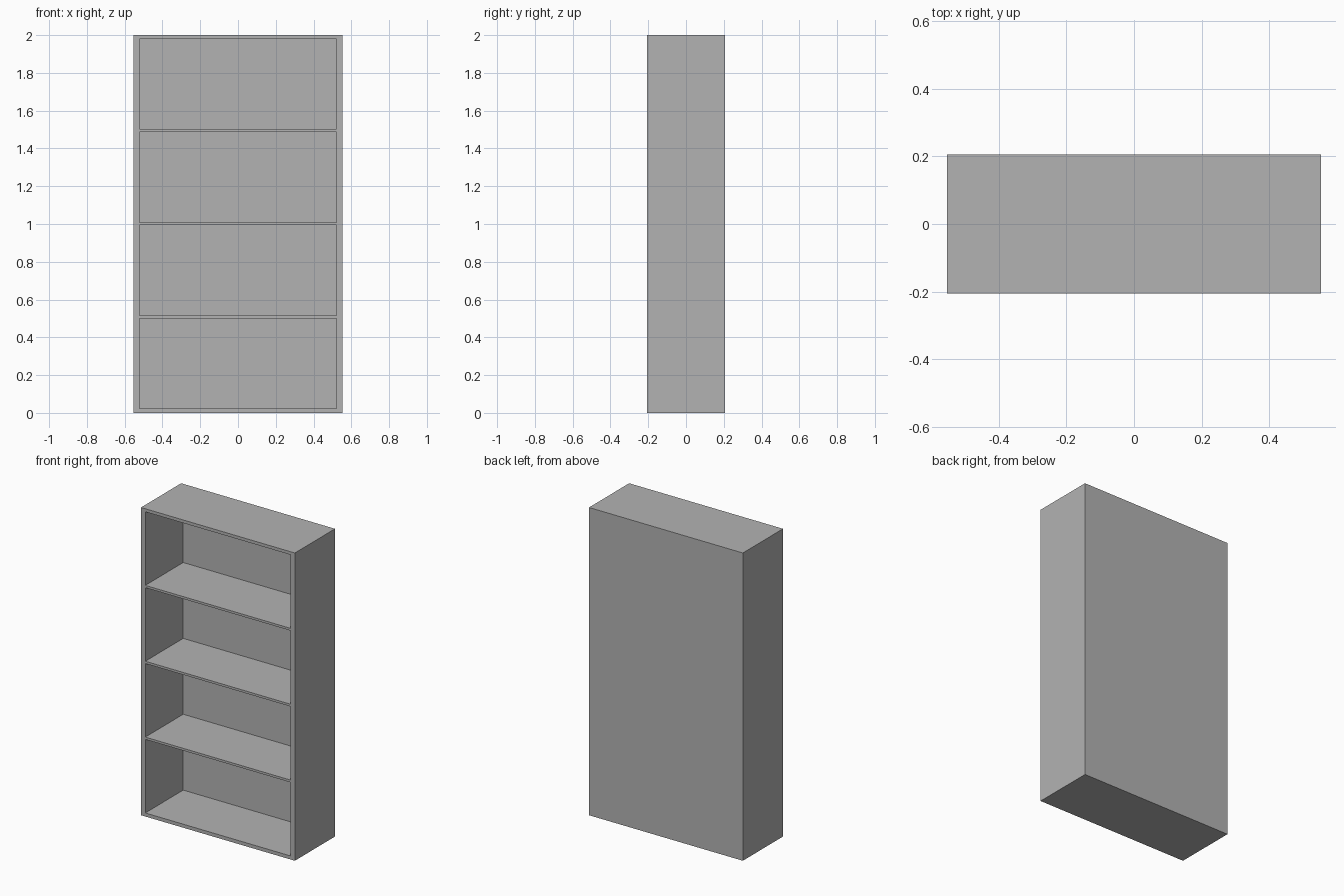
import bpy
import bmesh

cube = bpy.data.objects.get("Cube")
if cube:
    bpy.data.objects.remove(cube, do_unlink=True)

# Overall size and board thicknesses
HALF_W, HALF_D, HEIGHT = 0.553, 0.206, 2.0
SIDE, BASE, TOP, SHELF, BACK = 0.031, 0.023, 0.02, 0.015, 0.023
BAYS = 4

# Column and row lines of the front: boards alternate with openings
xs = [-HALF_W, SIDE - HALF_W, HALF_W - SIDE, HALF_W]
bay_h = (HEIGHT - BASE - TOP - SHELF * (BAYS - 1)) / BAYS
zs = [0.0]
for i in range(BAYS):
    bottom = BASE + i * (bay_h + SHELF)
    zs += [bottom, bottom + bay_h]
zs.append(HEIGHT)

# Front face grid
bm = bmesh.new()
grid = [[bm.verts.new((x, -HALF_D, z)) for x in xs] for z in zs]
openings = []
for r in range(len(zs) - 1):
    for c in range(len(xs) - 1):
        face = bm.faces.new((grid[r][c], grid[r][c + 1],
                             grid[r + 1][c + 1], grid[r + 1][c]))
        if c == 1 and r % 2 == 1:
            openings.append(face)

# Outer shell: pull the outline to the back and close it
rim = [e for e in bm.edges if e.is_boundary]
pulled = bmesh.ops.extrude_edge_only(bm, edges=rim)["geom"]
for v in pulled:
    if isinstance(v, bmesh.types.BMVert):
        v.co.y = HALF_D
bmesh.ops.holes_fill(bm, edges=[e for e in bm.edges if e.is_boundary], sides=0)

# Shelf bays: push each opening in to the back panel
for face in openings:
    inner = bmesh.ops.extrude_discrete_faces(bm, faces=[face])["faces"][0]
    for v in inner.verts:
        v.co.y = HALF_D - BACK

bmesh.ops.recalc_face_normals(bm, faces=bm.faces[:])
mesh = bpy.data.meshes.new("bookcase")
bm.to_mesh(mesh)
bm.free()
bookcase = bpy.data.objects.new("bookcase", mesh)
bpy.context.collection.objects.link(bookcase)

# Plain grey finish
grey = bpy.data.materials.new("plain grey")
grey.use_nodes = True
colour = (0.45, 0.45, 0.45, 1.0)
grey.diffuse_color = colour
grey.node_tree.nodes["Principled BSDF"].inputs["Base Color"].default_value = colour
mesh.materials.append(grey)
